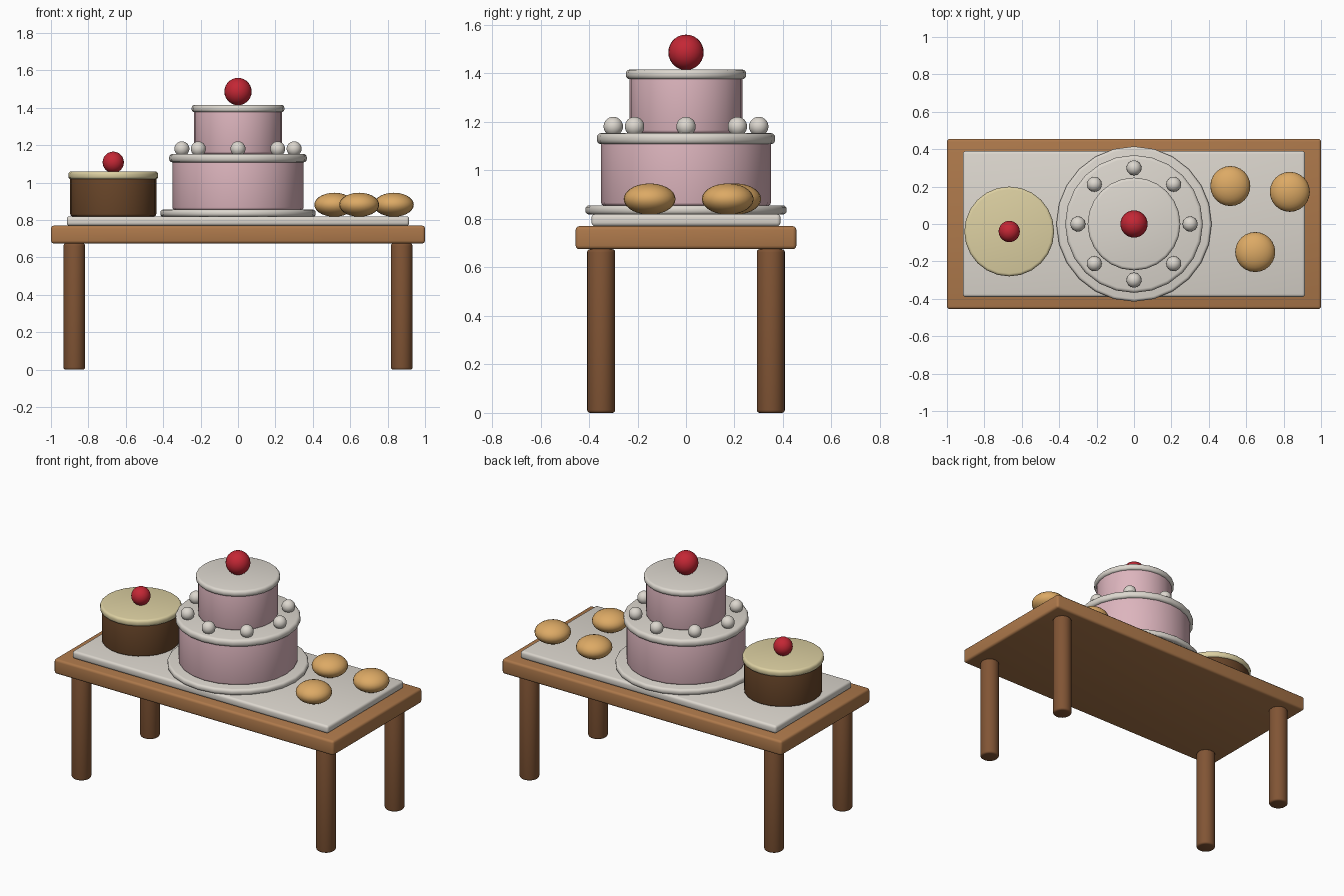
import bpy
import math

cube = bpy.data.objects.get("Cube")
if cube:
    bpy.data.objects.remove(cube, do_unlink=True)


def material(name, r, g, b):
    m = bpy.data.materials.new(name)
    m.use_nodes = True
    m.diffuse_color = (r, g, b, 1)
    bsdf = next(n for n in m.node_tree.nodes if n.type == 'BSDF_PRINCIPLED')
    bsdf.inputs["Base Color"].default_value = (r, g, b, 1)
    return m


wood = material("warm wood", 0.42, 0.19, 0.07)
dark_wood = material("dark wood", 0.22, 0.09, 0.035)
white = material("white icing", 0.72, 0.68, 0.62)
pink = material("pink sponge", 0.72, 0.46, 0.51)
chocolate = material("chocolate", 0.14, 0.06, 0.022)
cream = material("cream", 0.72, 0.63, 0.36)
red = material("cherry red", 0.55, 0.02, 0.035)
gold = material("baked gold", 0.72, 0.4, 0.13)


def finish(name, mat, bevel=0):
    """Name, colour, round the edges and shade the active part."""
    ob = bpy.context.object
    ob.name = name
    ob.data.materials.append(mat)
    bpy.ops.object.transform_apply(location=False, rotation=False, scale=True)
    if bevel:
        mod = ob.modifiers.new("Rounded edges", 'BEVEL')
        mod.width = bevel
        mod.segments = 3
        mod.limit_method = 'ANGLE'
        mod.angle_limit = math.radians(40)
        bpy.ops.object.modifier_apply(modifier=mod.name)
    bpy.ops.object.shade_smooth_by_angle(angle=math.radians(35))
    return ob


def box(name, mat, half_x, half_y, z0, z1, bevel):
    bpy.ops.mesh.primitive_cube_add(size=2, location=(0, 0, (z0 + z1) / 2))
    bpy.context.object.scale = (half_x, half_y, (z1 - z0) / 2)
    return finish(name, mat, bevel)


def disc(name, mat, x, y, radius, z0, z1, bevel, sides=24):
    bpy.ops.mesh.primitive_cylinder_add(
        vertices=sides, radius=radius, depth=z1 - z0,
        location=(x, y, (z0 + z1) / 2))
    return finish(name, mat, bevel)


def ball(name, mat, x, y, z, radius, flat=1):
    bpy.ops.mesh.primitive_uv_sphere_add(
        segments=24, ring_count=14, radius=radius, location=(x, y, z))
    bpy.context.object.scale.z = flat
    return finish(name, mat)


# Table
box("table_top", wood, 1, 0.455, 0.675, 0.77, 0.015)
for side, x in (("left", 0.875), ("right", -0.875)):
    for end, y in (("front", -0.35), ("back", 0.35)):
        disc(f"{end}_{side}_leg", dark_wood, x, y, 0.058, 0, 0.675, 0.012)
box("table_cloth", white, 0.915, 0.39, 0.77, 0.82, 0.015)

# Tiered cake
disc("cake_plate", white, 0, 0, 0.415, 0.818, 0.856, 0.015)
disc("lower_tier", pink, 0, 0, 0.35, 0.855, 1.13, 0.012)
disc("lower_icing", white, 0, 0, 0.368, 1.108, 1.154, 0.018)
disc("upper_tier", pink, 0, 0, 0.234, 1.154, 1.4, 0.012)
disc("upper_icing", white, 0, 0, 0.248, 1.376, 1.416, 0.016)
ball("cake_cherry", red, 0, 0, 1.487, 0.073)
for i in range(8):
    a = i * math.tau / 8
    ball(f"icing_pearl_{i + 1}", white, 0.3 * math.cos(a), 0.3 * math.sin(a),
         1.181, 0.04)

# Chocolate cake
cx, cy = -0.667, -0.04
disc("chocolate_cake", chocolate, cx, cy, 0.23, 0.82, 1.04, 0.012)
disc("cream_topping", cream, cx, cy, 0.24, 1.018, 1.06, 0.015)
ball("small_cherry", red, cx, cy, 1.109, 0.057)

# Buns
for i, (x, y) in enumerate(((0.515, 0.203), (0.833, 0.172), (0.648, -0.15))):
    ball(f"bun_{i + 1}", gold, x, y, 0.882, 0.107, 0.6)
